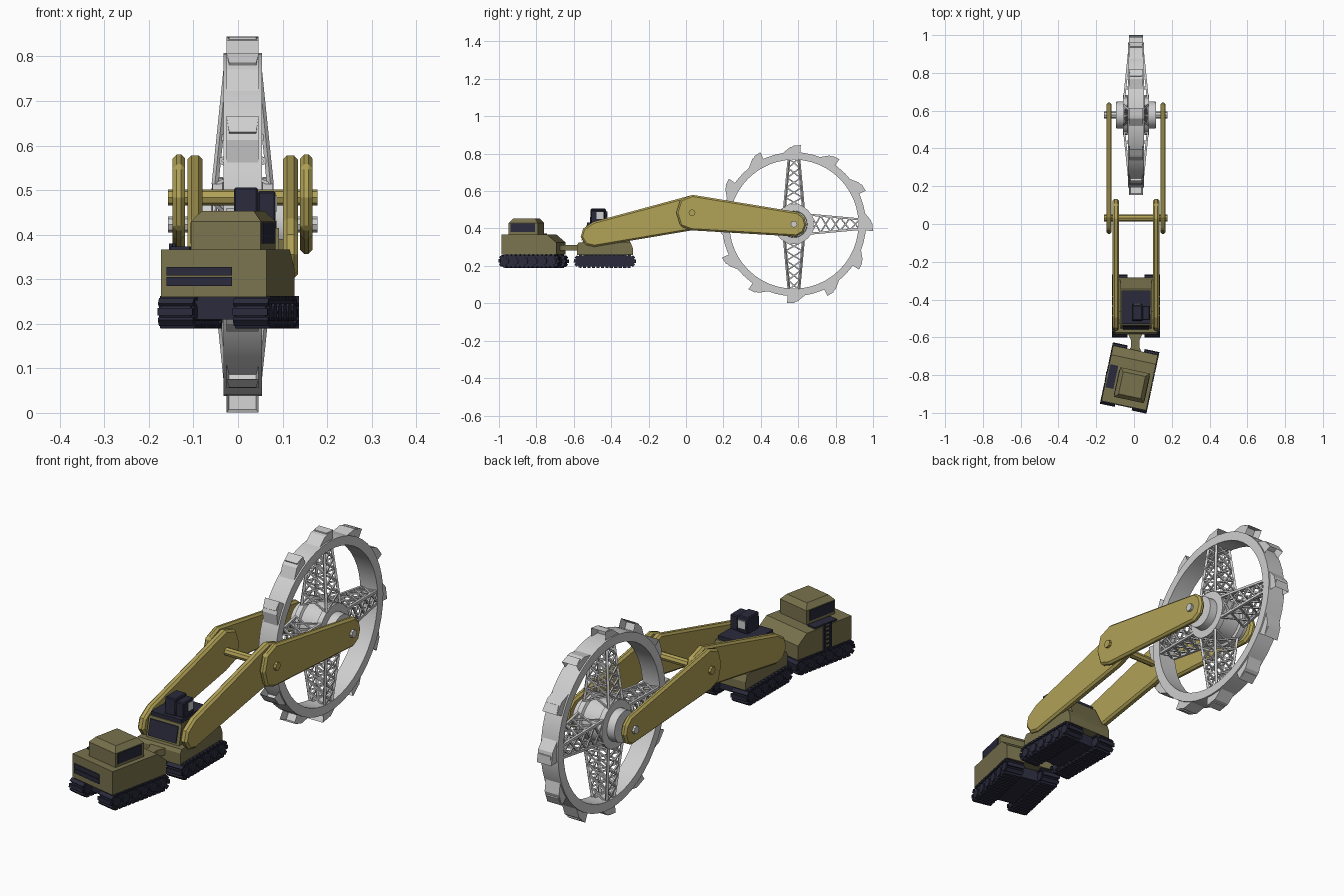
import bpy, bmesh, math
from mathutils import Vector, Matrix

if "Cube" in bpy.data.objects:
    bpy.data.objects.remove(bpy.data.objects["Cube"])

def mat(name, c):
    m = bpy.data.materials.new(name)
    m.diffuse_color = (*c, 1)
    m.use_nodes = True
    m.node_tree.nodes["Principled BSDF"].inputs["Base Color"].default_value = m.diffuse_color
    return m

BRASS = mat("brass yellow", (0.44, 0.36, 0.095))
OLIVE = mat("olive", (0.19, 0.17, 0.075))
DARK = mat("dark navy", (0.023, 0.023, 0.045))
GREY = mat("pale grey", (0.62, 0.62, 0.62))
CX = 0.0105                            # shared mid plane of booms and wheel
WHEEL = Vector((CX, 0.577, 0.423))

def finish(name, bm, m, M=None, bevel=0, smooth=False):
    if M:
        bm.transform(M)
    bmesh.ops.recalc_face_normals(bm, faces=bm.faces)
    me = bpy.data.meshes.new(name)
    bm.to_mesh(me)
    bm.free()
    me.materials.append(m)
    ob = bpy.data.objects.new(name, me)
    bpy.context.collection.objects.link(ob)
    if bevel:
        b = ob.modifiers.new("bevel", 'BEVEL')
        b.width, b.segments, b.limit_method = bevel, 1, 'ANGLE'
        b.angle_limit = math.radians(50)
    if smooth:
        bpy.context.view_layer.objects.active = ob
        ob.select_set(True)
        bpy.ops.object.shade_smooth_by_angle(angle=math.radians(30))
        ob.select_set(False)
    return ob

def add_prism(bm, pts, x0, x1):
    """Extrude a (y, z) outline from x0 to x1."""
    f = bm.faces.new([bm.verts.new((x0, y, z)) for y, z in pts])
    r = bmesh.ops.extrude_face_region(bm, geom=[f])
    bmesh.ops.translate(bm, vec=(x1 - x0, 0, 0),
                        verts=[v for v in r["geom"] if isinstance(v, bmesh.types.BMVert)])

def add_box(bm, x0, x1, y0, y1, z0, z1):
    add_prism(bm, [(y0, z0), (y1, z0), (y1, z1), (y0, z1)], x0, x1)

def prism(name, pts, x0, x1, m, M=None, bevel=0):
    bm = bmesh.new()
    add_prism(bm, pts, x0, x1)
    return finish(name, bm, m, M, bevel)

def box(name, dims, m, M=None, bevel=0):
    bm = bmesh.new()
    add_box(bm, *dims)
    return finish(name, bm, m, M, bevel)

def add_beam(bm, a, b, w):
    d = b - a
    M = Matrix.Translation((a + b) / 2) @ d.to_track_quat('Z', 'Y').to_matrix().to_4x4() \
        @ Matrix.Diagonal((w, w, d.length, 1))
    bmesh.ops.create_cube(bm, size=1, matrix=M)

def lathe_x(name, prof, centre, n, m, smooth=True, closed=False):
    """Spin an (x, radius) outline about an x axis."""
    bm = bmesh.new()
    rings = []
    for i in range(n):
        a = 2 * math.pi * i / n
        rings.append([bm.verts.new((x, r * math.cos(a), r * math.sin(a))) for x, r in prof])
    k = len(prof)
    for i in range(n):
        A, B = rings[i], rings[(i + 1) % n]
        for j in range(k if closed else k - 1):
            bm.faces.new((A[j], A[(j + 1) % k], B[(j + 1) % k], B[j]))
    if not closed:
        bm.faces.new([r[0] for r in rings])
        bm.faces.new([r[-1] for r in rings])
    return finish(name, bm, m, Matrix.Translation(centre), smooth=smooth)

# --- Bucket wheel: rim, hub, axle
lathe_x("wheel_rim", [(-.043, .345), (.043, .345), (.043, .385), (-.043, .385)],
        WHEEL, 48, GREY, closed=True)
lathe_x("wheel_hub", [(-.106, .07), (-.07, .072), (-.068, .106), (-.045, .106), (-.04, .095),
                      (.04, .095), (.045, .106), (.068, .106), (.07, .072), (.106, .07)],
        WHEEL, 32, GREY)
lathe_x("wheel_axle", [(-.168, .018), (.168, .018)], WHEEL, 8, GREY, smooth=False)

# --- Lattice spokes: four chords with crossed bracing
bm = bmesh.new()
def chord(i, t, k):
    s, u = [(1, 1), (1, -1), (-1, -1), (-1, 1)][i % 4]
    p = Vector((s * (.062 - .027 * t), u * (.05 - .024 * t), .09 + .262 * t))
    return WHEEL + Matrix.Rotation(k * math.pi / 2, 3, 'X') @ p
BAYS = 5
for k in range(4):
    for i in range(4):
        add_beam(bm, chord(i, 0, k), chord(i, 1, k), .011)
        for b in range(BAYS):
            t0, t1 = b / BAYS, (b + 1) / BAYS
            add_beam(bm, chord(i, t0, k), chord(i + 1, t1, k), .007)
            add_beam(bm, chord(i + 1, t0, k), chord(i, t1, k), .007)
finish("wheel_spokes", bm, GREY)

# --- Twelve open buckets; each mouth faces clockwise seen from +x
bm = bmesh.new()
for k in range(12):
    tip, length = math.radians(85 + 30 * k), math.radians(14)
    P = lambda a, r: (r * math.cos(a), r * math.sin(a))
    tmp = bmesh.new()
    add_prism(tmp, [P(tip, .375), P(tip, .424), P(tip + length * .55, .413),
                    P(tip + length, .384), P(tip + length * .8, .372)], -.036, .036)
    bmesh.ops.recalc_face_normals(tmp, faces=tmp.faces)
    n = Vector((0, math.sin(tip), -math.cos(tip)))
    mouth = max(tmp.faces, key=lambda f: f.normal.dot(n))
    bmesh.ops.inset_region(tmp, faces=[mouth], thickness=.008)
    bmesh.ops.translate(tmp, vec=-n * .04, verts=mouth.verts)
    me = bpy.data.meshes.new("bucket_part")
    tmp.to_mesh(me)
    tmp.free()
    bm.from_mesh(me)
    bpy.data.meshes.remove(me)
finish("wheel_buckets", bm, GREY, Matrix.Translation(WHEEL))

# --- Booms in pairs, with elbow shaft
OUTER = [(.035, .58), (-.03, .555), (-.052, .484), (-.03, .412), (.03, .39), (.59, .357),
         (.628, .378), (.643, .42), (.632, .46), (.60, .487)]
INNER = [(.03, .578), (.105, .555), (.132, .484), (.105, .415), (.03, .39), (-.49, .302),
         (-.535, .312), (-.563, .355), (-.55, .40), (-.495, .436)]
for s, side in ((1, "right"), (-1, "left")):
    prism("outer_boom_" + side, OUTER, CX + s * .129, CX + s * .157, BRASS, bevel=.009)
    prism("inner_boom_" + side, INNER, CX + s * .09, CX + s * .124, BRASS, bevel=.009)
lathe_x("elbow_shaft", [(-.168, .018), (.168, .018)], (CX, .032, .484), 8, BRASS, smooth=False)
box("boom_pivot_block", (CX - .09, CX + .09, -.53, -.46, .33, .39), OLIVE)

# --- Crawler track pair, local origin at tractor centre
def tracks(prefix, M):
    zc, r, half = .226, .03, .13
    def loop(rad, t):                    # point and direction around the belt
        S, C = 2 * half, math.pi * rad
        d = t * (2 * S + 2 * C)
        if d < S:
            return -half + d, zc + rad, 0
        d -= S
        if d < C:
            a = d / rad
            return half + rad * math.sin(a), zc + rad * math.cos(a), -a
        d -= C
        if d < S:
            return half - d, zc - rad, -math.pi
        a = (d - S) / rad
        return -half - rad * math.sin(a), zc - rad * math.cos(a), -math.pi - a
    for s, side in ((1, "right"), (-1, "left")):
        xc = s * .086
        bm = bmesh.new()
        add_prism(bm, [loop(r, i / 40)[:2] for i in range(40)], xc - .034, xc + .034)
        for i in range(30):              # tread pads
            y, z, a = loop(r + .001, i / 30)
            T = Matrix.Translation((xc, y, z)) @ Matrix.Rotation(a, 4, 'X') \
                @ Matrix.Diagonal((.08, .017, .01, 1))
            bmesh.ops.create_cube(bm, size=1, matrix=T)
        for i in range(6):               # road wheels
            T = Matrix.Translation((xc, -half + i * half / 2.5, zc)) @ Matrix.Rotation(math.pi / 2, 4, 'Y')
            bmesh.ops.create_cone(bm, cap_ends=True, segments=10, radius1=.021, radius2=.021,
                                  depth=.08, matrix=T)
        finish(prefix + "_track_" + side, bm, DARK, M)
    box(prefix + "_undercarriage", (-.06, .06, -.11, .11, .21, .262), DARK, M)

# --- Boom tractor
F = Matrix.Translation((CX, -.434, 0))
tracks("boom_tractor", F)
prism("boom_tractor_base", [(-.15, .258), (.15, .258), (.15, .295), (.138, .325), (-.14, .325), (-.15, .31)],
      -.11, .11, OLIVE, F)
prism("boom_tractor_body", [(-.12, .32), (.14, .32), (.09, .415), (-.10, .415)], -.082, .082, OLIVE, F)
box("boom_tractor_deck", (-.076, .076, -.095, .082, .41, .432), DARK, F)
prism("boom_tractor_front_grille", [(-.121, .335), (-.125, .335), (-.109, .405), (-.105, .405)],
      -.07, .07, DARK, F)
prism("operator_cab", [(-.08, .43), (.005, .43), (.012, .47), (.005, .506), (-.075, .506)],
      -.02, .034, DARK, F, bevel=.004)
box("operator_cab_side", (.034, .074, -.075, .0, .43, .498), DARK, F, bevel=.004)
box("operator_cab_window", (-.01, .024, .004, .013, .455, .49), GREY, F)
box("operator_cab_side_window", (.073, .0765, -.045, -.008, .452, .488), GREY, F)

# --- Coupling between the tractors
bm = bmesh.new()
plan = [(-.045, -.57), (.045, -.57), (.022, -.615), (.022, -.65), (.04, -.70),
        (-.05, -.70), (-.022, -.65), (-.022, -.615)]
f = bm.faces.new([bm.verts.new((CX - .004 + x, y, .283)) for x, y in plan])
r = bmesh.ops.extrude_face_region(bm, geom=[f])
bmesh.ops.translate(bm, vec=(0, 0, .03), verts=[v for v in r["geom"] if isinstance(v, bmesh.types.BMVert)])
finish("coupling", bm, OLIVE)

# --- Rear tractor, turned slightly
R = Matrix.Translation((-.023, -.815, 0)) @ Matrix.Rotation(math.radians(-12), 4, 'Z')
tracks("rear_tractor", R)
prism("rear_tractor_body", [(-.15, .26), (.15, .26), (.15, .325), (.10, .367), (-.15, .367)],
      -.121, .121, OLIVE, R)
bm = bmesh.new()                        # cabin with sloped roof
levels = [[bm.verts.new((.02 + sx * h, -.035 + sy * h, z)) for sx, sy in ((-1, -1), (1, -1), (1, 1), (-1, 1))]
          for h, z in ((.08, .36), (.08, .43), (.06, .453))]
for a, b in zip(levels, levels[1:]):
    for i in range(4):
        bm.faces.new((a[i], a[(i + 1) % 4], b[(i + 1) % 4], b[i]))
bm.faces.new(levels[0])
bm.faces.new(levels[-1])
finish("rear_tractor_cabin", bm, OLIVE, R)
for s, side in ((1, "right"), (-1, "left")):
    x = .02 + s * .08
    box("cabin_window_" + side, (x - .003, x + .003, -.105, .03, .38, .427), DARK, R)
for i in range(2):
    box("front_grille_%d" % (i + 1), (-.108, .042, -.154, -.148, .285 + i * .023, .305 + i * .023), DARK, R)
box("deck_grille", (-.115, -.072, -.075, .05, .365, .374), DARK, R)
bm = bmesh.new()                        # ladder on the left side
for y in (-.03, .005):
    add_box(bm, -.128, -.12, y - .004, y + .004, .25, .38)
for i in range(6):
    add_box(bm, -.127, -.121, -.03, .005, .265 + i * .019, .271 + i * .019)
finish("ladder", bm, DARK, R)
